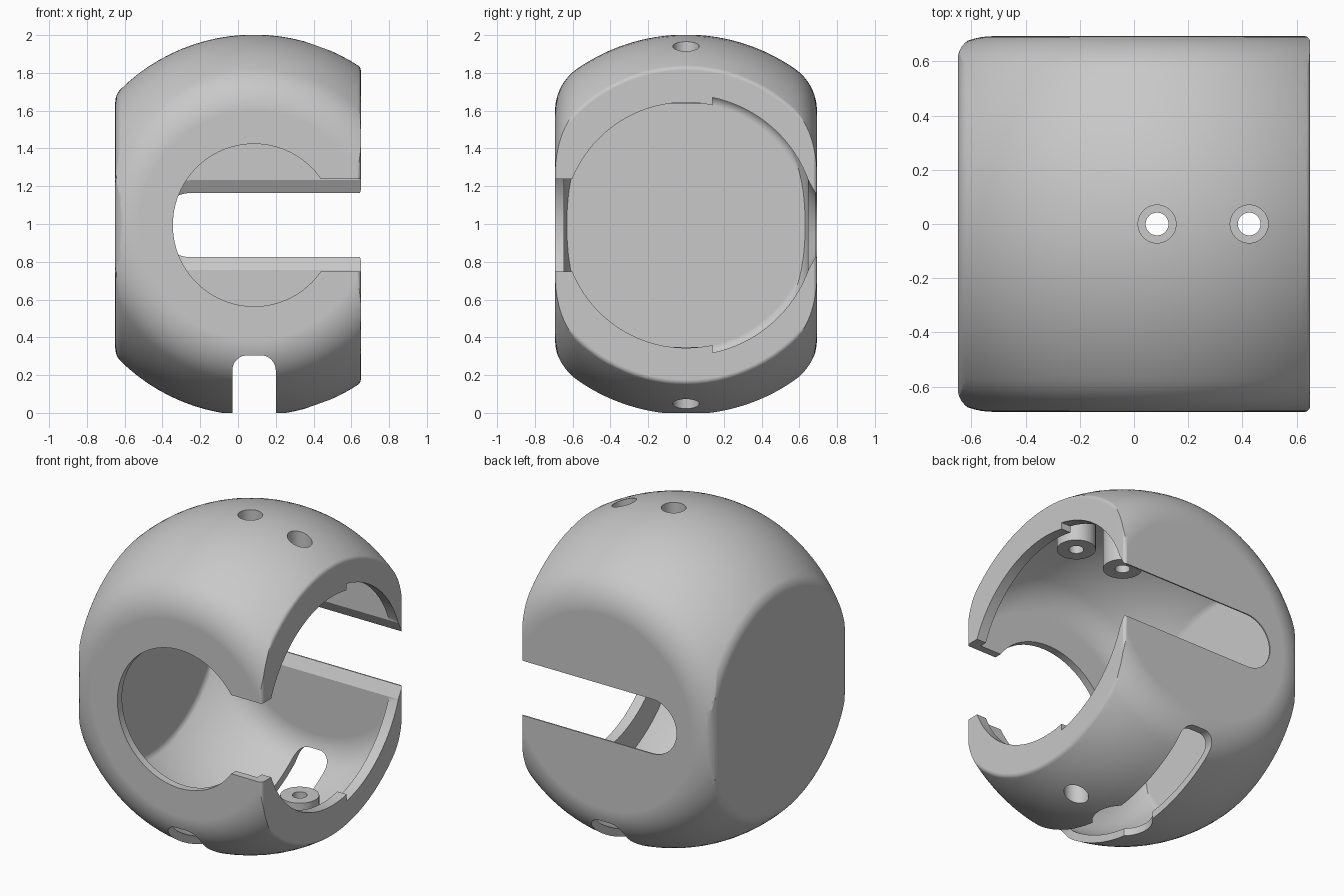
import bpy, bmesh
from math import sin, cos, pi, atan2, sqrt, tau
from mathutils import Vector

if "Cube" in bpy.data.objects:
    bpy.data.objects.remove(bpy.data.objects["Cube"])

CX, CZ = 0.085, 0.994       # centre of the ball
BALL, X, Y = 1.0085, 0.65, 0.693   # ball radius, side flats, front and back flats
T = 0.046                   # shell thickness
WALL = Y - T
N = 96


def circle(axis, pos, r, c=(CX, 0, CZ), n=N):
    """Ring of points around an axis through c, shifted along it by pos."""
    k = "xyz".index(axis)
    pts = []
    for i in range(n):
        v = Vector(c)
        v[k] += pos
        v[(k + 1) % 3] += r * cos(tau * i / n)
        v[(k + 2) % 3] += r * sin(tau * i / n)
        pts.append(v)
    return pts


def loft(name, rings):
    """Closed solid through rings of equal length."""
    bm = bmesh.new()
    rows = [[bm.verts.new(p) for p in ring] for ring in rings]
    for a, b in zip(rows, rows[1:]):
        for i in range(len(a)):
            j = (i + 1) % len(a)
            bm.faces.new((a[i], a[j], b[j], b[i]))
    bm.faces.new(rows[0][::-1])
    bm.faces.new(rows[-1])
    bmesh.ops.recalc_face_normals(bm, faces=bm.faces)
    me = bpy.data.meshes.new(name)
    bm.to_mesh(me)
    bm.free()
    ob = bpy.data.objects.new(name, me)
    bpy.context.collection.objects.link(ob)
    return ob


def turned(name, axis, profile):
    return loft(name, [circle(axis, p, r) for p, r in profile])


def box(name, x0, x1, y0, y1, z0, z1):
    return loft(name, [[Vector((x, y, z)) for x, y in
                        ((x0, y0), (x1, y0), (x1, y1), (x0, y1))] for z in (z0, z1)])


def cylinder(name, axis, p0, p1, r, c=(CX, 0, CZ)):
    return loft(name, [circle(axis, p, r, c) for p in (p0, p1)])


def combine(ob, other, op):
    """Boolean the other solid into ob and discard it."""
    m = ob.modifiers.new("cut", "BOOLEAN")
    m.operation, m.solver, m.object = op, "EXACT", other
    bpy.context.view_layer.objects.active = ob
    bpy.ops.object.modifier_apply(modifier=m.name)
    bpy.data.objects.remove(other)


def fillet(d, r, ball, steps):
    """Arc (position, radius) joining a flat at distance d to a ball."""
    c = sqrt((ball - r) ** 2 - (d - r) ** 2)
    a = atan2(c, d - r)
    return [(d - r + r * cos(a * i / steps), c + r * sin(a * i / steps))
            for i in range(steps + 1)], a


def flattened_ball(name, ball, d, r):
    """Ball with two filleted flats, front and back."""
    arc, a = fillet(d, r, ball, 12)
    angles = [a + (pi - 2 * a) * i / 56 for i in range(1, 56)]
    middle = [(ball * cos(t), ball * sin(t)) for t in angles]
    return turned(name, "y", arc + middle + [(-p, q) for p, q in reversed(arc)])


def side(d, r, ball, reach=1.2):
    """Filleted flat running on as a cone that just touches the ball."""
    pts, a = fillet(d, r, ball, 6)
    t = (reach - ball * sin(a)) / cos(a)
    return pts + [(ball * cos(a) - t * sin(a), reach)]


# Ball housing with filleted side flats
body = flattened_ball("ball_housing", BALL, Y, 0.27)
left_side = [(-p, r) for p, r in side(X + CX, 0.1, BALL)]
right_side = side(X - CX, 0.03, BALL)[::-1]
combine(body, turned("trim", "x", left_side + right_side), "INTERSECT")


# Rounded upright corners
def corner_ring(z, e=0.001):
    pts = []
    for k, (sx, sy) in enumerate(((1, 1), (-1, 1), (-1, -1), (1, -1))):
        r = 0.025 if sx > 0 else 0.09
        for i in range(9):
            a = (k + i / 8) * pi / 2
            pts.append(Vector((sx * (X + e - r) + r * cos(a),
                               sy * (Y + e - r) + r * sin(a), z)))
    return pts


combine(body, loft("corners", [corner_ring(-0.5), corner_ring(2.5)]), "INTERSECT")

# Even hollow inside the shell
hollow = flattened_ball("hollow", BALL - T, WALL, 0.27 - T)
limits = [(-p, r) for p, r in side(X + CX - T, 0.1 - T, BALL - T)] + [(0.7, 1.2)]
combine(hollow, turned("limits", "x", limits), "INTERSECT")

# Lip around the open side, set back a little on its rear half
lip = box("lip", 0.585, 0.9, -1.2, 1.2, -0.6, 2.6)
setback = cylinder("setback", "x", 0, 1.5, 0.69)
combine(setback, box("rear_half", -0.5, 2, 0.14, 1.5, -1, 3), "INTERSECT")
combine(lip, setback, "DIFFERENCE")
combine(lip, cylinder("lip_opening", "x", 0, 1.5, 0.65), "DIFFERENCE")
combine(hollow, lip, "DIFFERENCE")

# Screw bosses left standing in the hollow: two above, one below
screws = [(CX, 1), (CX + 0.34, 1), (CX + 0.34, -1)]
for x, s in screws:
    combine(hollow, cylinder("boss", "z", s * 0.645, s * 1.2, 0.11, (x, 0, CZ)), "DIFFERENCE")
combine(body, hollow, "DIFFERENCE")
for x, s in screws:
    c = (x, 0, CZ)
    combine(body, cylinder("screw_hole", "z", s * 0.5, s * 1.2, 0.042, c), "DIFFERENCE")
    combine(body, cylinder("head_recess", "z", s * 0.78, s * 1.2, 0.07, c), "DIFFERENCE")

# Round front window with a slot to the open side
combine(body, cylinder("window", "y", -1, -0.5, 0.43), "DIFFERENCE")
combine(body, box("front_slot", 0.3, 1, -1, -0.5, CZ - 0.245, CZ + 0.245), "DIFFERENCE")


# Back slot with round end, bevelled on the inside
def slot_ring(y, r):
    end = [Vector((-0.25 - r * sin(pi * i / 32), y, CZ + r * cos(pi * i / 32)))
           for i in range(33)]
    return end + [Vector((1, y, CZ - r)), Vector((1, y, CZ + r))]


combine(body, loft("back_slot", [slot_ring(y, r) for y, r in
                                 ((0.55, 0.238), (WALL, 0.238), (0.685, 0.17), (0.8, 0.17))]),
        "DIFFERENCE")


# Arched groove through the bottom, widened in the middle
def groove_ring(y, half=0.115, top=0.305, r=0.08):
    pts = [Vector((CX + half, y, -0.2))]
    for sx, start in ((1, 0), (-1, pi / 2)):
        for i in range(9):
            a = start + pi / 2 * i / 8
            pts.append(Vector((CX + sx * (half - r) + r * cos(a), y, top - r + r * sin(a))))
    return pts + [Vector((CX - half, y, -0.2))]


combine(body, loft("groove", [groove_ring(-1), groove_ring(1)]), "DIFFERENCE")
combine(body, cylinder("groove_pocket", "z", -1.2, -0.7, 0.17), "DIFFERENCE")

# Colour and shading
mat = bpy.data.materials.new("plain_grey")
mat.use_nodes = True
grey = (0.58, 0.58, 0.58, 1)
mat.diffuse_color = grey
mat.node_tree.nodes["Principled BSDF"].inputs["Base Color"].default_value = grey
body.data.materials.clear()
body.data.materials.append(mat)
for f in body.data.polygons:
    f.material_index = 0
bpy.ops.object.select_all(action="DESELECT")
body.select_set(True)
bpy.context.view_layer.objects.active = body
bpy.ops.object.shade_smooth_by_angle(angle=0.5)
normals = body.modifiers.new("even_normals", "WEIGHTED_NORMAL")
normals.keep_sharp = True
